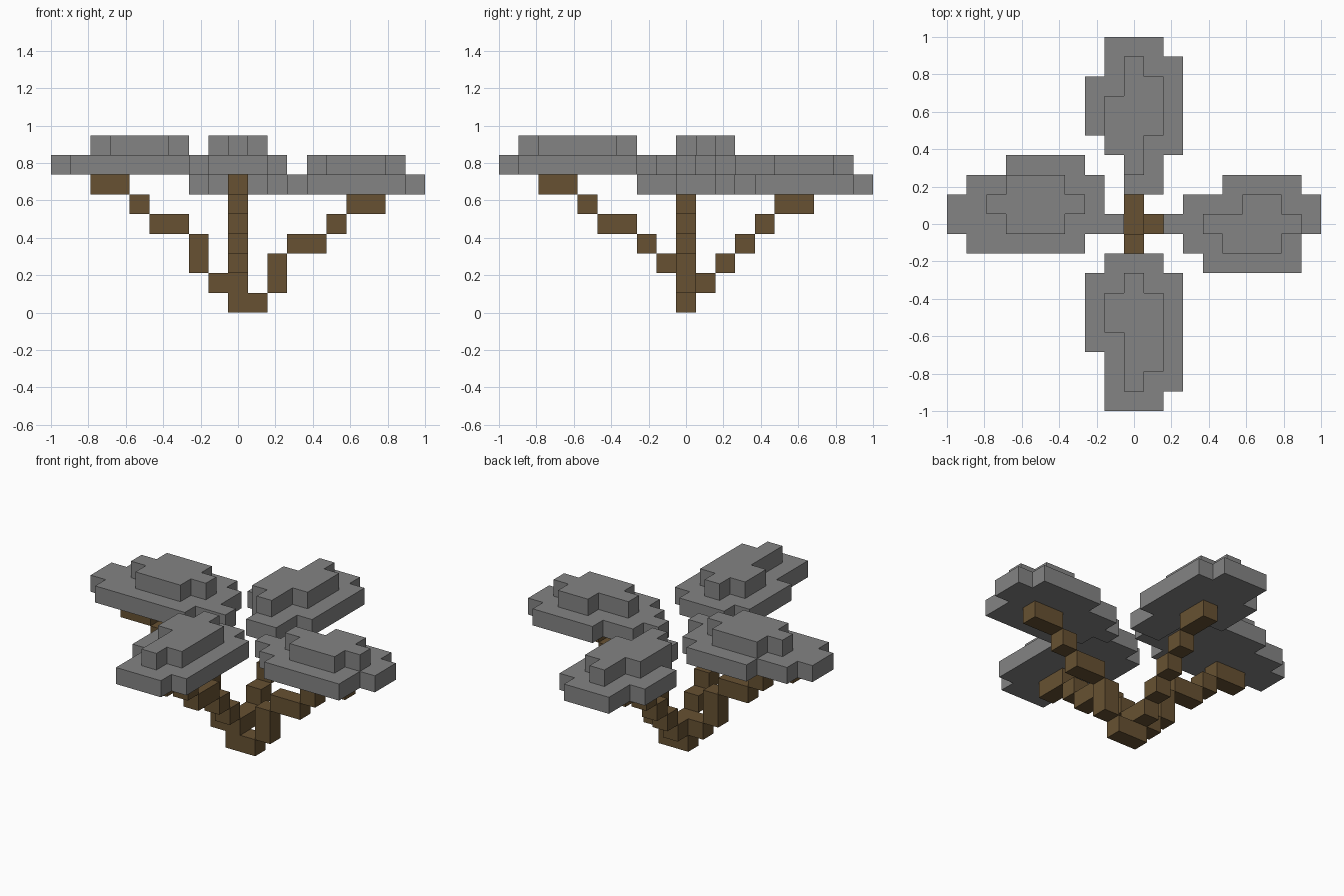
import bpy, bmesh
from mathutils import Matrix, Vector

cube = bpy.data.objects.get("Cube")
if cube:
    bpy.data.objects.remove(cube, do_unlink=True)

U = 2 / 19  # edge length of one block


def material(name, rgb):
    m = bpy.data.materials.new(name)
    m.use_nodes = True
    m.diffuse_color = (*rgb, 1)
    m.node_tree.nodes["Principled BSDF"].inputs["Base Color"].default_value = (*rgb, 1)
    return m


WOOD = material("brown wood", (0.135, 0.083, 0.032))
LEAF = material("grey leaves", (0.23, 0.23, 0.23))


def finish(bm, name, mat):
    mesh = bpy.data.meshes.new(name)
    bmesh.ops.recalc_face_normals(bm, faces=bm.faces[:])
    bm.to_mesh(mesh)
    bm.free()
    mesh.materials.append(mat)
    bpy.context.collection.objects.link(bpy.data.objects.new(name, mesh))


def branch(name, axis, sign, steps):
    """Blocks stepping outward: (first cell, last cell, bottom level, top level)."""
    bm = bmesh.new()
    for a, b, low, high in steps:
        size, pos = Vector((U, U, U)), Vector((0, 0, 0))
        size[axis] = (b - a + 1) * U
        size.z = (high - low + 1) * U
        pos[axis] = sign * (a + b) / 2 * U
        pos.z = (low + high + 1) / 2 * U
        bmesh.ops.create_cube(bm, size=1, matrix=Matrix.LocRotScale(pos, None, size))
    finish(bm, name, WOOD)


def leaf_slab(name, level, top_row, rows):
    """One-block-thick slab; rows run towards -y as (first x cell, last x cell)."""
    bm = bmesh.new()
    for i, (a, b) in enumerate(rows):
        y = top_row - i
        for x in range(a, b + 1):
            bm.faces.new([bm.verts.new(((x + dx) * U, (y + dy) * U, level * U))
                          for dx, dy in ((-.5, -.5), (.5, -.5), (.5, .5), (-.5, .5))])
    bmesh.ops.remove_doubles(bm, verts=bm.verts[:], dist=U / 10)
    bmesh.ops.dissolve_limit(bm, angle_limit=0.01, verts=bm.verts[:], edges=bm.edges[:])
    top = bmesh.ops.extrude_face_region(bm, geom=bm.faces[:], use_keep_orig=True)["geom"]
    bmesh.ops.translate(bm, vec=(0, 0, U), verts=[v for v in top if isinstance(v, bmesh.types.BMVert)])
    finish(bm, name, LEAF)


# Trunk and the four stepped branches
branch("trunk", 0, 1, [(0, 0, 0, 1)])
branch("left_branch", 0, 1, [(1, 1, 0, 0), (2, 2, 1, 2), (3, 4, 3, 3), (5, 5, 4, 4), (6, 7, 5, 5)])
branch("right_branch", 0, -1, [(1, 1, 1, 1), (2, 2, 2, 3), (3, 4, 4, 4), (5, 5, 5, 5), (6, 7, 6, 6)])
branch("back_branch", 1, 1, [(1, 1, 1, 1), (2, 2, 2, 2), (3, 3, 3, 3), (4, 4, 4, 4), (5, 6, 5, 5)])
branch("front_branch", 1, -1, [(1, 1, 2, 2), (2, 2, 3, 3), (3, 4, 4, 4), (5, 5, 5, 5), (6, 7, 6, 6)])

# Leaf canopies: a wide lower slab with a smaller cap
leaf_slab("left_canopy", 6, 2, [(5, 8), (3, 9), (2, 9), (3, 8), (4, 8)])
leaf_slab("left_canopy_cap", 7, 1, [(6, 7), (4, 8), (5, 7)])

leaf_slab("right_canopy", 7, 3, [(-6, -3), (-8, -2), (-9, -2), (-9, -1), (-8, -3)])
leaf_slab("right_canopy_cap", 8, 2, [(-6, -4), (-7, -3), (-6, -4)])

leaf_slab("back_canopy", 6, 9, [(-1, 1), (-1, 2)] + [(-2, 2)] * 3 + [(-1, 2)] + [(0, 1)] * 2)
leaf_slab("back_canopy_cap", 7, 8, [(0, 0), (0, 1), (-1, 1), (-1, 1), (-1, 0), (0, 0)])

leaf_slab("front_canopy", 7, -2, [(-1, 1)] + [(-2, 2)] * 4 + [(-1, 2)] * 2 + [(-1, 1)])
leaf_slab("front_canopy_cap", 8, -3, [(0, 0)] + [(-1, 1)] * 2 + [(0, 1)] * 2 + [(0, 0)])
